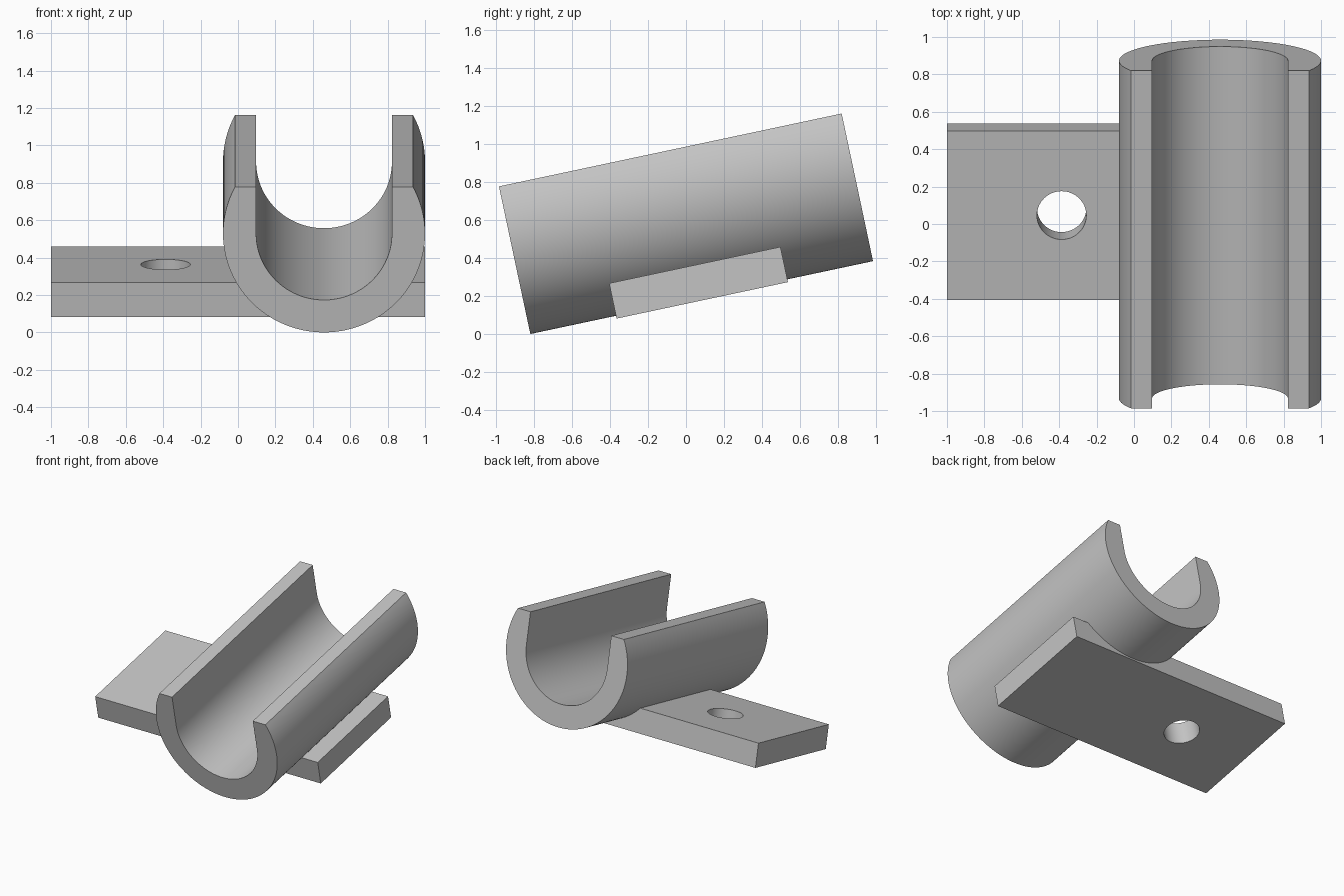
import bpy, bmesh
from math import radians, sin, cos, asin, pi
from mathutils import Matrix

if "Cube" in bpy.data.objects:
    bpy.data.objects.remove(bpy.data.objects["Cube"])

TILT = radians(12)
LENGTH, HEIGHT = 1.846, 0.795      # cradle, before tilting
OUTER, INNER = 0.54, 0.363         # cradle radii
CRADLE_X, HOLE_X = 0.46, -0.387

# Whole model leans back about x and rests on its front lower edge
place = (Matrix.Translation((0, HEIGHT * sin(TILT) / 2, LENGTH * sin(TILT) / 2))
         @ Matrix.Rotation(TILT, 4, 'X'))

grey = bpy.data.materials.new("plain grey")
grey.use_nodes = True
colour = (0.55, 0.55, 0.55, 1)
grey.diffuse_color = colour
grey.node_tree.nodes["Principled BSDF"].inputs["Base Color"].default_value = colour


def arc(radius, start, end, steps):
    """Points of a circular arc around the cradle axis."""
    angles = [start + (end - start) * i / steps for i in range(steps + 1)]
    return [(CRADLE_X + radius * cos(a), OUTER + radius * sin(a)) for a in angles]


def extrude_profile(name, points, length):
    """Solid with an x-z profile, extruded along y and centred on y = 0."""
    bm = bmesh.new()
    face = bm.faces.new([bm.verts.new((x, -length / 2, z)) for x, z in points])
    top = bmesh.ops.extrude_face_region(bm, geom=[face])["geom"]
    moved = [v for v in top if isinstance(v, bmesh.types.BMVert)]
    bmesh.ops.translate(bm, verts=moved, vec=(0, length, 0))
    bmesh.ops.recalc_face_normals(bm, faces=bm.faces)
    return finish(name, bm)


def finish(name, bm):
    mesh = bpy.data.meshes.new(name)
    bm.to_mesh(mesh)
    bm.free()
    mesh.materials.append(grey)
    obj = bpy.data.objects.new(name, mesh)
    bpy.context.collection.objects.link(obj)
    obj.matrix_world = place
    return obj


def select_only(obj):
    bpy.ops.object.select_all(action='DESELECT')
    obj.select_set(True)
    bpy.context.view_layer.objects.active = obj


# Open cradle: round outside cut flat on top, U-shaped channel inside
lip = asin((HEIGHT - OUTER) / OUTER)
outside = arc(OUTER, pi - lip, 2 * pi + lip, 96)
channel = arc(INNER, 2 * pi, pi, 64)
profile = (outside + [(CRADLE_X + INNER, HEIGHT)] + channel
           + [(CRADLE_X - INNER, HEIGHT)])
cradle = extrude_profile("cradle", profile, LENGTH)

# Mounting plate under the cradle
low, high = -0.015, 0.175
plate = extrude_profile("mounting_plate",
                        [(-1, low), (1, low), (1, high), (-1, high)], 0.923)

# Bolt hole through the plate
bm = bmesh.new()
bmesh.ops.create_cone(bm, cap_ends=True, segments=64, radius1=0.132, radius2=0.132,
                      depth=1, matrix=Matrix.Translation((HOLE_X, 0, 0)))
cutter = finish("hole_cutter", bm)
cutter.hide_render = True
hole = plate.modifiers.new("bolt hole", 'BOOLEAN')
hole.operation = 'DIFFERENCE'
hole.solver = 'EXACT'
hole.object = cutter
bpy.context.view_layer.update()
select_only(plate)
bpy.ops.object.modifier_apply(modifier=hole.name)
bpy.data.objects.remove(cutter)

# Smooth round surfaces, crisp edges
for part in (cradle, plate):
    select_only(part)
    bpy.ops.object.shade_smooth_by_angle(angle=radians(25))
